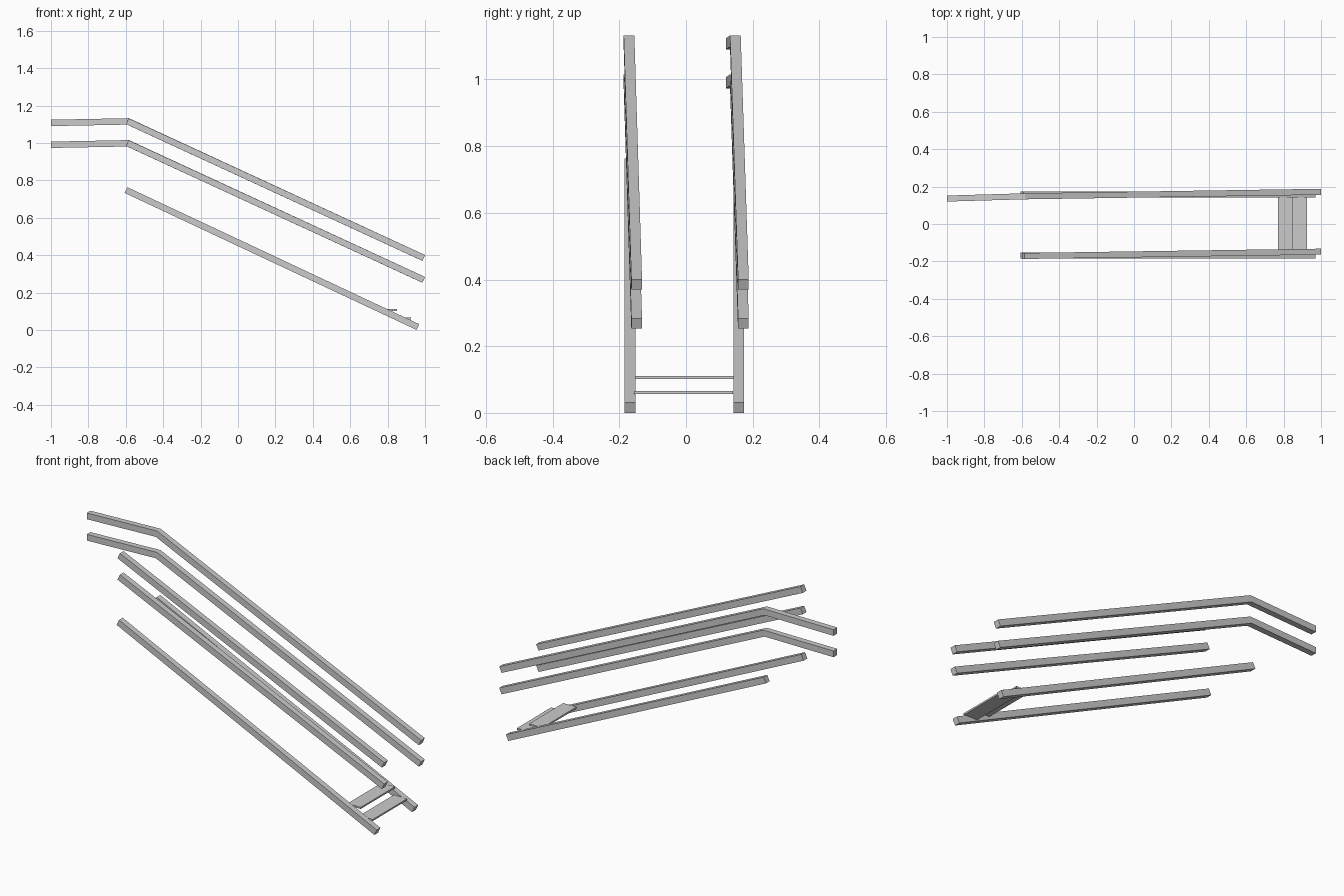
import bpy, bmesh
from mathutils import Vector

if "Cube" in bpy.data.objects:
    bpy.data.objects.remove(bpy.data.objects["Cube"])

T = 0.034  # bar thickness
W = 0.032  # bar width


def bar(name, points):
    """Sweep a mitred rectangular section along a path."""
    pts = [Vector(p) for p in points]
    dirs = [(b - a).normalized() for a, b in zip(pts, pts[1:])]
    bm = bmesh.new()
    rings = []
    for i, p in enumerate(pts):
        d0, d1 = dirs[max(i - 1, 0)], dirs[min(i, len(dirs) - 1)]
        tangent = (d0 + d1).normalized()
        side = tangent.cross(Vector((0, 0, 1))).normalized()
        up = side.cross(tangent).normalized()
        up *= T / 2 / tangent.dot(d1)
        side *= W / 2
        rings.append([bm.verts.new(p + side * s + up * u)
                      for s, u in ((-1, -1), (1, -1), (1, 1), (-1, 1))])
    for a, b in zip(rings, rings[1:]):
        for k in range(4):
            j = (k + 1) % 4
            bm.faces.new((a[k], a[j], b[j], b[k]))
    bm.faces.new(rings[0])
    bm.faces.new(rings[-1])
    bmesh.ops.recalc_face_normals(bm, faces=bm.faces)
    mesh = bpy.data.meshes.new(name)
    bm.to_mesh(mesh)
    bm.free()
    obj = bpy.data.objects.new(name, mesh)
    bpy.context.collection.objects.link(obj)


def tread(name, centre, size):
    bpy.ops.mesh.primitive_cube_add(size=1, location=centre)
    obj = bpy.context.object
    obj.name = name
    obj.scale = size


# Sloping stringers on both sides
for side, y in (("front", -0.168), ("back", 0.158)):
    bar(side + "_stringer", [(-0.599, y, 0.748), (0.962, y, 0.0155)])

# Upper and lower handrails; the back pair turns onto the landing
for level, drop in (("upper", 0), ("lower", 0.117)):
    bar("front_" + level + "_rail",
        [(-0.592, -0.171, 1.116 - drop), (0.993, -0.148, 0.385 - drop)])
    bar("back_" + level + "_rail",
        [(-1.0, 0.136, 1.107 - drop), (-0.587, 0.148, 1.115 - drop),
         (0.993, 0.172, 0.385 - drop)])

# Two treads at the foot of the stair
tread("upper_tread", (0.81, -0.004, 0.1065), (0.08, 0.297, 0.009))
tread("lower_tread", (0.885, -0.007, 0.0615), (0.08, 0.297, 0.009))
